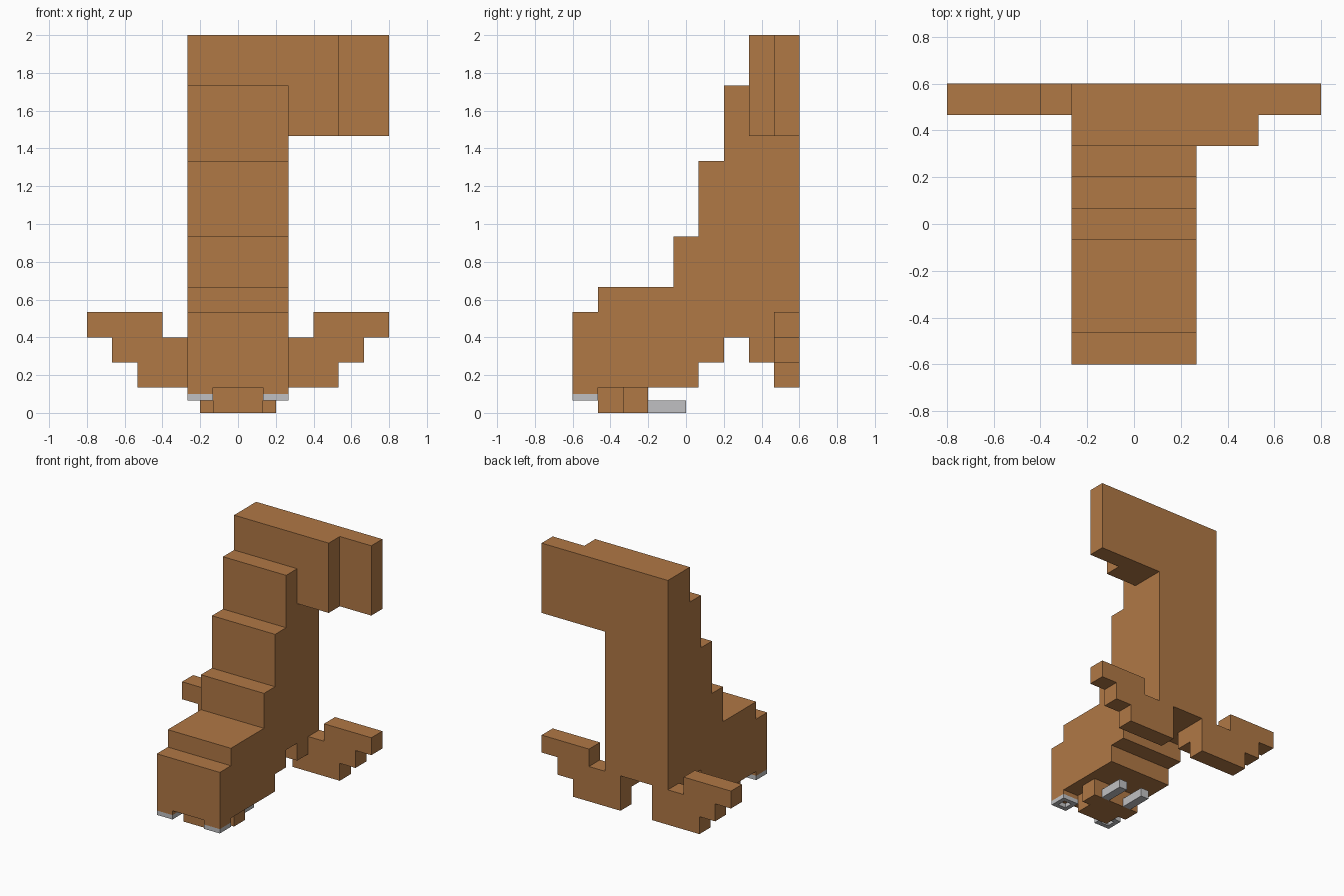
import bpy
import bmesh
from mathutils import Vector

if "Cube" in bpy.data.objects:
    bpy.data.objects.remove(bpy.data.objects["Cube"], do_unlink=True)

U = 2 / 15      # one block
MID = 4.5       # depth is counted in blocks from the front


def material(name, colour):
    m = bpy.data.materials.new(name)
    m.use_nodes = True
    m.diffuse_color = colour
    m.node_tree.nodes["Principled BSDF"].inputs["Base Color"].default_value = colour
    return m


brown = material("brown", (0.434, 0.188, 0.06, 1))
grey = material("light grey", (0.53, 0.53, 0.54, 1))


def prism(name, points, direction, mat, mirror=False):
    """Extrude a flat outline, given in blocks, along a direction."""
    bm = bmesh.new()
    verts = [bm.verts.new((x * U, (y - MID) * U, z * U)) for x, y, z in points]
    face = bm.faces.new(verts)
    new = bmesh.ops.extrude_face_region(bm, geom=[face])["geom"]
    moved = [v for v in new if isinstance(v, bmesh.types.BMVert)]
    bmesh.ops.translate(bm, verts=moved, vec=Vector(direction) * U)
    bmesh.ops.recalc_face_normals(bm, faces=bm.faces)
    mesh = bpy.data.meshes.new(name)
    bm.to_mesh(mesh)
    bm.free()
    mesh.materials.append(mat)
    ob = bpy.data.objects.new(name, mesh)
    bpy.context.collection.objects.link(ob)
    if mirror:
        mod = ob.modifiers.new("Mirror", 'MIRROR')
        mod.use_mirror_merge = False
    return ob


def box(name, x, y, z, mat, mirror=False):
    outline = [(x[0], y[0], z[0]), (x[1], y[0], z[0]),
               (x[1], y[1], z[0]), (x[0], y[1], z[0])]
    return prism(name, outline, (0, 0, z[1] - z[0]), mat, mirror)


# Stepped body: side outline swept across the width
side = [(0, 1), (5, 1), (5, 2), (6, 2), (6, 3), (9, 3), (9, 15), (7, 15), (7, 13),
        (6, 13), (6, 10), (5, 10), (5, 7), (4, 7), (4, 5), (1, 5), (1, 4), (0, 4)]
prism("body", [(-2, y, z) for y, z in side], (4, 0, 0), brown)

# Side arm at the top, stepped in depth
arm = [(2, 7), (4, 7), (4, 8), (6, 8), (6, 9), (2, 9)]
prism("top_arm", [(x, y, 11) for x, y in arm], (0, 0, 4), brown)

# Stepped rear fins and the blocks in front of their roots
fin = [(1, 1), (4, 1), (4, 2), (5, 2), (5, 3), (6, 3), (6, 4), (3, 4), (3, 3), (1, 3)]
prism("rear_fin", [(x, 8, z) for x, z in fin], (0, 1, 0), brown, mirror=True)
box("fin_root", (1, 2), (7, 8), (2, 3), brown, mirror=True)

# Underside block with two prongs behind it
base = [(-1, 1), (1, 1), (1, 2), (1.5, 2), (1.5, 3), (-1.5, 3), (-1.5, 2), (-1, 2)]
prism("lower_block", [(x, y, 0) for x, y in base], (0, 0, 1), brown)
box("prong", (0.5, 1), (3, 4.5), (0, 0.5), grey, mirror=True)

# Front feet, each with a square rim below
box("front_foot", (1, 2), (0, 1), (0.75, 1), brown, mirror=True)
for name, x, y in (("front", (1, 2), (0, 0.25)), ("back", (1, 2), (0.75, 1)),
                   ("inner", (1, 1.25), (0.25, 0.75)), ("outer", (1.75, 2), (0.25, 0.75))):
    box("foot_rim_" + name, x, y, (0.5, 0.75), grey, mirror=True)
